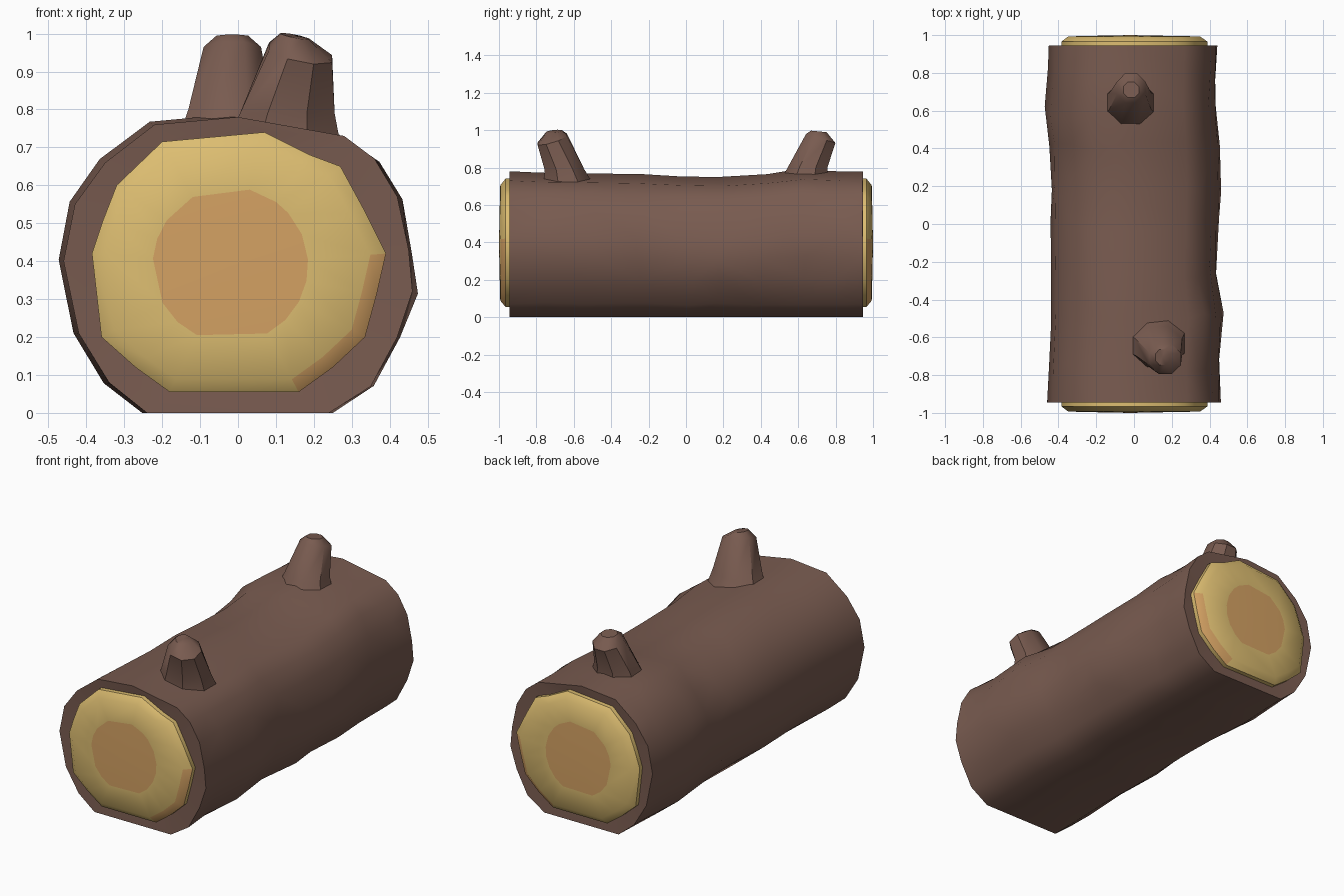
import bpy
import bmesh
import math
import random
from mathutils import Vector

random.seed(4)

default_cube = bpy.data.objects.get("Cube")
if default_cube:
    bpy.data.objects.remove(default_cube, do_unlink=True)


def make_material(name, colour):
    material = bpy.data.materials.new(name)
    material.use_nodes = True
    material.diffuse_color = (*colour, 1)
    shader = material.node_tree.nodes["Principled BSDF"]
    shader.inputs["Base Color"].default_value = (*colour, 1)
    shader.inputs["Roughness"].default_value = 0.9
    return material


bark = make_material("bark brown", (0.19, 0.105, 0.08))
sapwood = make_material("sapwood yellow", (0.72, 0.51, 0.165))
heartwood = make_material("heartwood orange", (0.66, 0.36, 0.125))


def add_ring(bm, points):
    return [bm.verts.new(point) for point in points]


def bridge(bm, first, second):
    """Join two rings of equal length with quads."""
    count = len(first)
    return [bm.faces.new((first[i], first[(i + 1) % count],
                          second[(i + 1) % count], second[i]))
            for i in range(count)]


def fan(bm, ring, centre):
    """Close a ring with triangles around a centre point."""
    tip = bm.verts.new(centre)
    return [bm.faces.new((ring[i], ring[(i + 1) % len(ring)], tip))
            for i in range(len(ring))]


def finish(bm, name, materials, angle):
    bmesh.ops.recalc_face_normals(bm, faces=bm.faces)
    mesh = bpy.data.meshes.new(name)
    bm.to_mesh(mesh)
    bm.free()
    for material in materials:
        mesh.materials.append(material)
    obj = bpy.data.objects.new(name, mesh)
    bpy.context.collection.objects.link(obj)
    bpy.ops.object.select_all(action="DESELECT")
    bpy.context.view_layer.objects.active = obj
    obj.select_set(True)
    bpy.ops.object.shade_smooth_by_angle(angle=math.radians(angle))
    return obj


# Matching outlines (x, z) of the bark and of the exposed wood
bark_outline = [(.24, 0), (.35, .07), (.42, .2), (.46, .32), (.45, .43),
                (.42, .57), (.36, .67), (.28, .73), (0, .78), (-.22, .76),
                (-.35, .66), (-.43, .55), (-.46, .4), (-.42, .21),
                (-.34, .08), (-.24, 0)]
wood_outline = [(.16, .055), (.25, .12), (.335, .2), (.365, .31), (.39, .42),
                (.33, .54), (.27, .65), (.19, .68), (.07, .74), (-.2, .715),
                (-.32, .6), (-.355, .51), (-.385, .42), (-.36, .2),
                (-.27, .12), (-.18, .055)]

# Bark trunk: sections along y as (y, sideways shift, width, height)
stations = [(-.945, 0, 1, 1), (-.75, 0, .99, .99), (-.5, .01, 1, .985),
            (-.25, -.005, .97, .98), (0, 0, .98, .965), (.2, .005, .98, .96),
            (.4, 0, .98, .98), (.6, -.015, .99, 1.01), (.8, -.01, .98, 1),
            (.945, -.005, .97, 1)]
bm = bmesh.new()
rings = []
for y, shift, width, height in stations:
    inner = abs(y) < 0.9
    points = []
    for x, z in bark_outline:
        wobble = random.uniform(-0.025, 0.012) if inner and 0 < z < 0.7 else 0
        slide = random.uniform(-0.04, 0.04) if inner else 0
        points.append((x * (width + wobble) + shift, y + slide,
                       z * height + wobble * (z - 0.4)))
    rings.append(add_ring(bm, points))
for first, second in zip(rings, rings[1:]):
    bridge(bm, first, second)
# Bark rim tucked behind the exposed wood at each end
for ring, side in ((rings[0], -1), (rings[-1], 1)):
    rim = add_ring(bm, [(x, side * 0.94, z) for x, z in wood_outline])
    bridge(bm, ring, rim)
bmesh.ops.triangulate(bm, faces=bm.faces)
finish(bm, "bark_trunk", [bark], 45)

# Exposed wood at both ends: bevelled edge, sapwood face and heartwood disc
heart = Vector((-0.02, 0.39))
for name, side in (("front_cut_wood", -1), ("back_cut_wood", 1)):
    bm = bmesh.new()
    base = add_ring(bm, [(x, side * 0.93, z) for x, z in wood_outline])
    edge = add_ring(bm, [(x, side * 0.965, z) for x, z in wood_outline])
    face_points = [heart + (Vector(p) - heart) * 0.9 for p in wood_outline]
    face = add_ring(bm, [(p.x, side * 0.993, p.y) for p in face_points])
    disc_points = [heart + (Vector(p) - heart).normalized() * 0.205
                   for p in wood_outline]
    disc = add_ring(bm, [(p.x, side * 0.996, p.y) for p in disc_points])
    bridge(bm, base, edge)
    bevel = bridge(bm, edge, face)
    bridge(bm, face, disc)
    core = fan(bm, disc, (heart.x, side, heart.y))
    # The bevel is heartwood coloured low on the left side
    for f in bm.faces:
        middle = f.calc_center_median()
        if f in core:
            f.material_index = 1
        elif f in bevel and middle.x > 0.18 and middle.z < 0.4:
            f.material_index = 1
    finish(bm, name, [sapwood, heartwood], 50)


# Branch stubs: each ring is (centre, x radius, y radius, tilt in x, tilt in y)
def branch_stub(name, sections):
    bm = bmesh.new()
    previous = None
    sides = 8
    for (cx, cy, cz), rx, ry, tilt_x, tilt_y in sections:
        points = []
        for i in range(sides):
            angle = math.tau * (i + 0.5) / sides
            dx, dy = rx * math.cos(angle), ry * math.sin(angle)
            points.append((cx + dx, cy + dy, cz + tilt_x * dx + tilt_y * dy))
        ring = add_ring(bm, points)
        if previous:
            bridge(bm, previous, ring)
        previous = ring
    fan(bm, previous, Vector(sections[-1][0]))
    finish(bm, name, [bark], 40)


branch_stub("front_branch_stub", [
    ((.12, -.63, .72), .16, .14, 0, 0),
    ((.13, -.65, .79), .135, .115, 0, 0),
    ((.165, -.715, .95), .09, .085, -.2, .3),
    ((.15, -.705, .993), .04, .045, -.2, .1)])
branch_stub("back_branch_stub", [
    ((-.02, .63, .72), .15, .14, 0, 0),
    ((-.02, .65, .8), .12, .115, 0, 0),
    ((-.015, .72, .955), .082, .085, 0, -.3),
    ((-.015, .71, .993), .045, .045, 0, -.1)])
